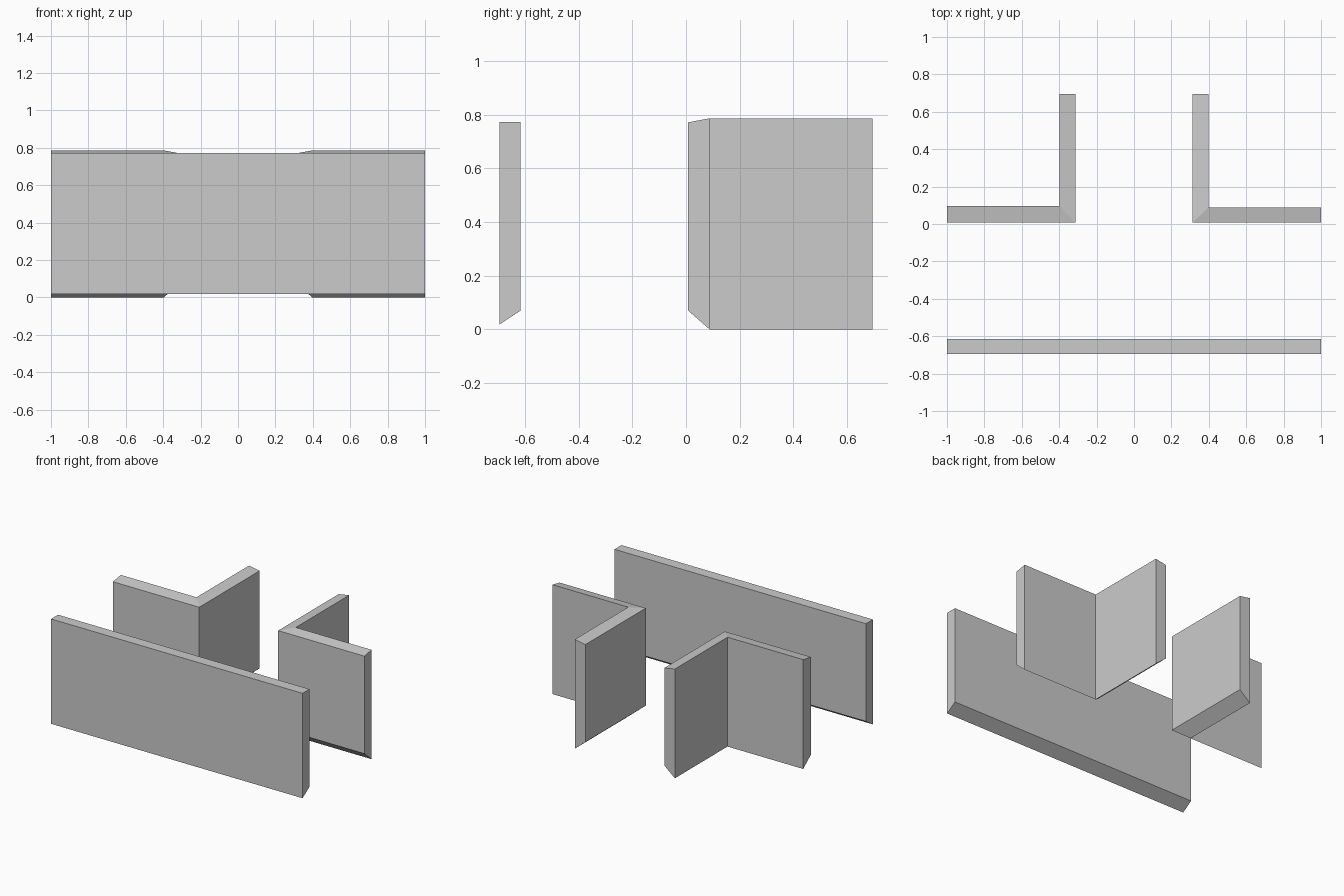
import bpy, bmesh

if "Cube" in bpy.data.objects:
    bpy.data.objects.remove(bpy.data.objects["Cube"])

TOP_IN, TOP_OUT = 0.771, 0.786   # corridor-side and room-side top heights
LOW_IN, LOW_OUT = 0.07, 0.0      # bottom edges, bevelled across the thickness


def sweep_wall(name, sections):
    """Closed solid from a run of four-cornered wall sections."""
    bm = bmesh.new()
    rings = [[bm.verts.new(p) for p in ring] for ring in sections]
    for a, b in zip(rings, rings[1:]):
        for i in range(4):
            j = (i + 1) % 4
            bm.faces.new((a[i], a[j], b[j], b[i]))
    bm.faces.new(rings[0])
    bm.faces.new(rings[-1])
    bmesh.ops.recalc_face_normals(bm, faces=bm.faces)
    mesh = bpy.data.meshes.new(name)
    bm.to_mesh(mesh)
    bm.free()
    obj = bpy.data.objects.new(name, mesh)
    bpy.context.collection.objects.link(obj)
    return obj


def corner_wall(name, side, back_y):
    """L-shaped wall, mitred at the corner; side is -1 (left) or 1 (right)."""
    corridor = [(1.0, 0.008), (0.314, 0.008), (0.314, 0.695)]
    room = [(1.0, back_y), (0.398, back_y), (0.398, 0.695)]
    sections = []
    for (cx, cy), (rx, ry) in zip(corridor, room):
        sections.append([(side * cx, cy, LOW_IN), (side * cx, cy, TOP_IN),
                         (side * rx, ry, TOP_OUT), (side * rx, ry, LOW_OUT)])
    return sweep_wall(name, sections)


# Long straight wall at the front, with a sloping underside
sweep_wall("front_wall", [
    [(x, -0.695, 0.018), (x, -0.695, 0.772), (x, -0.616, 0.772), (x, -0.616, 0.07)]
    for x in (-1, 1)])

# Two corner walls flanking the side passage
corner_wall("left_corner_wall", -1, 0.097)
corner_wall("right_corner_wall", 1, 0.088)
